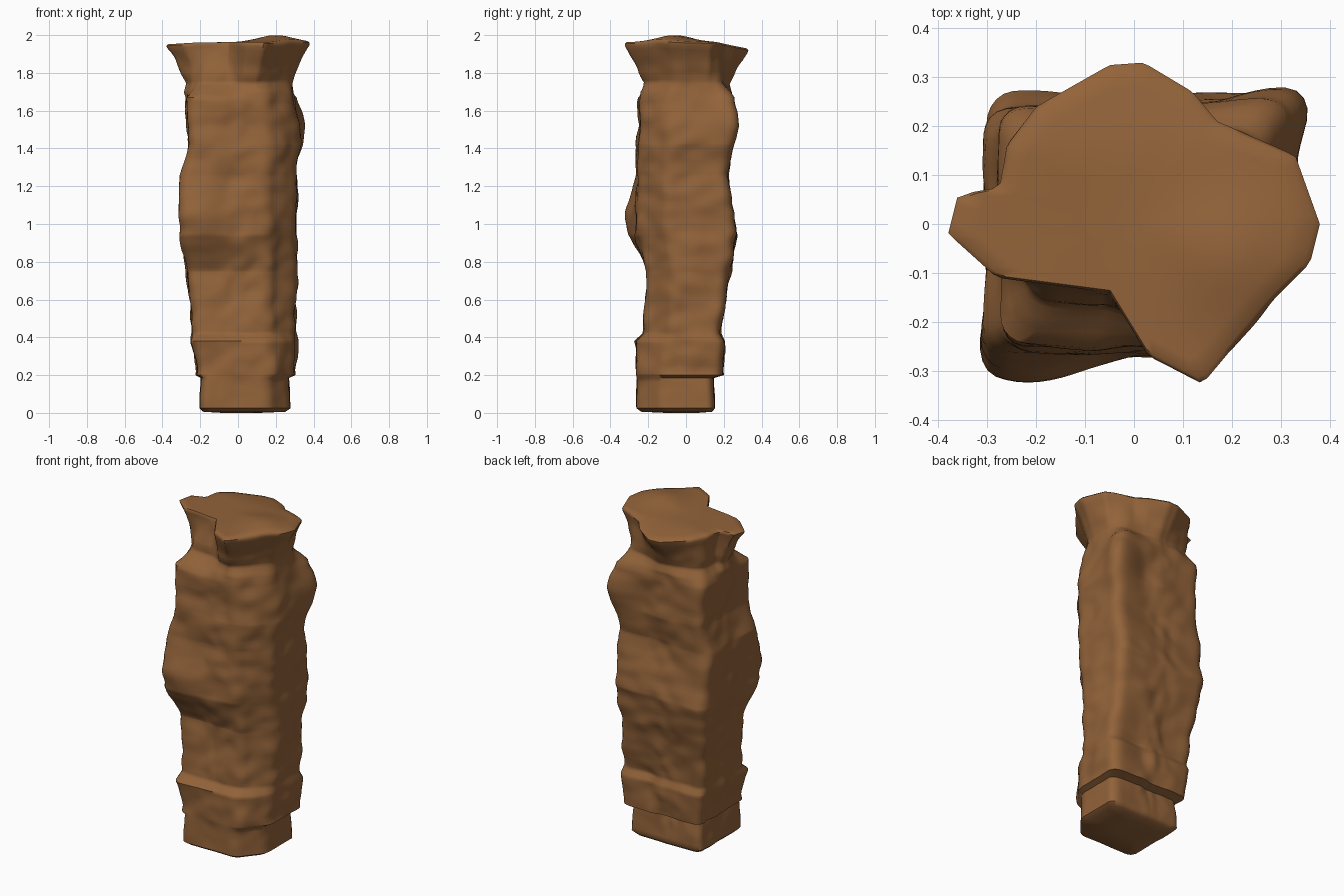
import bpy, bmesh, math
from mathutils import Vector, noise

if "Cube" in bpy.data.objects:
    bpy.data.objects.remove(bpy.data.objects["Cube"])

SEG = 128
# Column extents: z, x min, x max, y min, y max
LEVELS = [
    (.025, -.2, .28, -.26, .15), (.185, -.19, .27, -.26, .14), (.2, -.22, .305, -.26, .19),
    (.38, -.24, .305, -.26, .2), (.42, -.235, .3, -.215, .18), (.75, -.275, .305, -.205, .23),
    (.94, -.3, .315, -.265, .265), (1.26, -.3, .31, -.255, .22), (1.42, -.26, .32, -.255, .235),
    (1.7, -.28, .3, -.24, .24), (1.75, -.26, .285, -.2, .21), (1.8, -.28, .29, -.23, .23),
    (1.94, -.3, .33, -.26, .28)]
# Squarish plan with a cut front right corner
PLAN = [(1, -.35), (1, 1), (-1, 1), (-1, -1), (.5, -1)]
# Ragged cap outline
CAP = [(.38, 0), (.33, .14), (.17, .21), (.12, .27), (.02, .33), (-.05, .325), (-.2, .24),
       (-.26, .16), (-.275, .075), (-.36, .06), (-.38, -.02), (-.28, -.11), (-.05, -.14),
       (.03, -.27), (.14, -.327), (.28, -.16), (.36, -.08)]


def reach(poly, a):
    """Distance from the origin to the outline along angle a."""
    d = Vector((math.cos(a), math.sin(a)))
    best = 0
    for p, q in zip(poly, poly[1:] + poly[:1]):
        p, e = Vector(p), Vector(q) - Vector(p)
        den = d.cross(e)
        if abs(den) > 1e-9:
            t, s = p.cross(e) / den, p.cross(d) / den
            if t > 0 and -1e-5 <= s <= 1 + 1e-5:
                best = max(best, t)
    return best


def level_at(z):
    for a, b in zip(LEVELS, LEVELS[1:]):
        if z <= b[0]:
            f = (z - a[0]) / (b[0] - a[0])
            return [p + (q - p) * f for p, q in zip(a, b)]
    return LEVELS[-1]


def bump(a, z, a0, z0, wa, wz):
    d = (a - math.radians(a0) + math.pi) % (2 * math.pi) - math.pi
    return math.exp(-(d / wa) ** 2 - ((z - z0) / wz) ** 2)


def top_z(x, y):
    z = 1.962 + .038 * math.exp(-((x - .2) / .13) ** 2 - ((y + .06) / .13) ** 2)
    return z - .2 * max(0, y - .16) - .06 * max(0, -x - .2)


angles = [2 * math.pi * i / SEG for i in range(SEG)]
cap_r = [reach(CAP, a) for a in angles]
bm = bmesh.new()
rings = []

# Column body rings, with weathered strata, blending into the cap
zs = sorted({round(.05 + .0225 * i, 4) for i in range(84)} | {l[0] for l in LEVELS})
for z in zs:
    _, x0, x1, y0, y1 = level_at(z)
    f = min(1, max(0, (z - 1.67) / .27))
    t, s = f ** .7, .78 + .21 * f * f
    cx, cy, hx, hy = (x0 + x1) / 2, (y0 + y1) / 2, (x1 - x0) / 2, (y1 - y0) / 2
    poly = [(cx + u * hx, cy + v * hy) for u, v in PLAN]
    square = [reach(poly, a) for a in angles]
    ring = []
    for i, (a, c) in enumerate(zip(angles, cap_r)):
        worn = sum(square[(i + k) % SEG] for k in (-2, -1, 0, 1, 2)) / 5
        r = worn * (1 - t) + c * s * t
        r += .065 * bump(a, z, 233, 1.04, .3, .16)    # front left bulge
        r += .06 * bump(a, z, 40, 1.54, .25, .13)     # back right bulge
        x, y = math.cos(a), math.sin(a)
        rough = (1 - t * .6) * min(1, z / .3 + .2)
        r += rough * .02 * noise.noise(Vector((x * 1.6, y * 1.6, z * 6)))
        r += rough * .01 * noise.noise(Vector((x * 3, y * 3, z * 15)))
        dz = f * (top_z(c * x, c * y) - 1.962)
        ring.append(bm.verts.new((r * x, r * y, z + dz)))
    rings.append(ring)

# Uneven cap surface
for k in (1, .97, .85, .7, .5, .3, .1):
    ring = []
    for a, c in zip(angles, cap_r):
        x, y = c * k * math.cos(a), c * k * math.sin(a)
        ring.append(bm.verts.new((x, y, top_z(x, y) - (.008 if k == 1 else 0))))
    rings.append(ring)

# Rounded underside
low = [bm.verts.new((v.co.x * .9, v.co.y * .9, .006)) for v in rings[0]]
core = [bm.verts.new((v.co.x * .4, v.co.y * .4, 0)) for v in rings[0]]
rings = [core, low] + rings

for lo, hi in zip(rings, rings[1:]):
    for i in range(SEG):
        j = (i + 1) % SEG
        bm.faces.new((lo[i], lo[j], hi[j], hi[i]))
bm.faces.new(rings[-1])
bm.faces.new(rings[0][::-1])

mesh = bpy.data.meshes.new("stone_pillar")
bm.to_mesh(mesh)
bm.free()
pillar = bpy.data.objects.new("stone_pillar", mesh)
bpy.context.collection.objects.link(pillar)
mat = bpy.data.materials.new("brown_rock")
mat.diffuse_color = (.29, .125, .042, 1)
mat.use_nodes = True
mat.node_tree.nodes["Principled BSDF"].inputs["Base Color"].default_value = mat.diffuse_color
mesh.materials.append(mat)
bpy.context.view_layer.objects.active = pillar
pillar.select_set(True)
bpy.ops.object.shade_smooth_by_angle(angle=math.radians(50))
